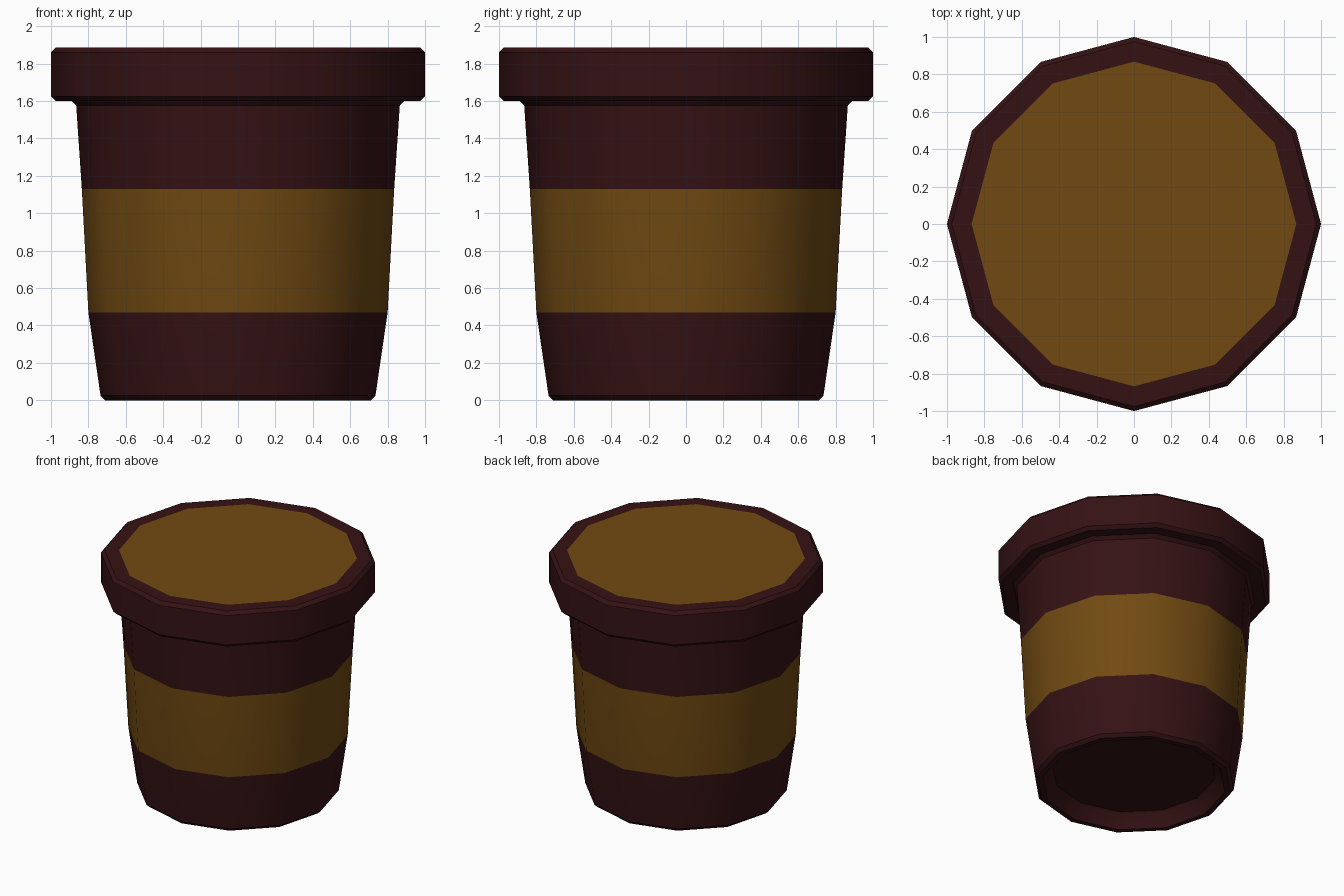
import bpy, bmesh, math

if "Cube" in bpy.data.objects:
    bpy.data.objects.remove(bpy.data.objects["Cube"])

SIDES = 12


def material(name, rgb):
    m = bpy.data.materials.new(name)
    m.diffuse_color = (*rgb, 1.0)
    m.use_nodes = True
    m.node_tree.nodes["Principled BSDF"].inputs["Base Color"].default_value = m.diffuse_color
    return m


maroon = material("dark maroon", (0.036, 0.006, 0.007))
gold = material("dark gold", (0.165, 0.068, 0.006))


def lathe(name, profile, gold_segments=(), cap_start=None, cap_end=None):
    """Revolve (radius, height) points; listed segments and caps get their colour."""
    bm = bmesh.new()
    rings = []
    for r, z in profile:
        rings.append([bm.verts.new((r * math.cos(2 * math.pi * i / SIDES),
                                    r * math.sin(2 * math.pi * i / SIDES), z))
                      for i in range(SIDES)])
    for s, (a, b) in enumerate(zip(rings, rings[1:])):
        for i in range(SIDES):
            j = (i + 1) % SIDES
            f = bm.faces.new((a[i], a[j], b[j], b[i]))
            f.material_index = int(s in gold_segments)
    if cap_start is not None:
        bm.faces.new(rings[0][::-1]).material_index = cap_start
    if cap_end is not None:
        bm.faces.new(rings[-1]).material_index = cap_end
    mesh = bpy.data.meshes.new(name)
    bm.to_mesh(mesh)
    bm.free()
    ob = bpy.data.objects.new(name, mesh)
    bpy.context.collection.objects.link(ob)
    mesh.materials.append(maroon)
    mesh.materials.append(gold)
    bpy.context.view_layer.objects.active = ob
    ob.select_set(True)
    bpy.ops.object.shade_smooth_by_angle(angle=math.radians(35))
    ob.select_set(False)
    return ob


# Tapered cup with a recessed foot and a gold band, joined to the overhanging lid
lathe("cup_with_lid", [
    (0.60, 0.11), (0.62, 0.09), (0.67, 0.0), (0.71, 0.0), (0.735, 0.025),
    (0.80, 0.47), (0.835, 1.13), (0.865, 1.575), (0.89, 1.60),
    (0.975, 1.60), (1.0, 1.625), (1.0, 1.86), (0.975, 1.885), (0.868, 1.885),
], gold_segments=(5,), cap_start=0, cap_end=1)
